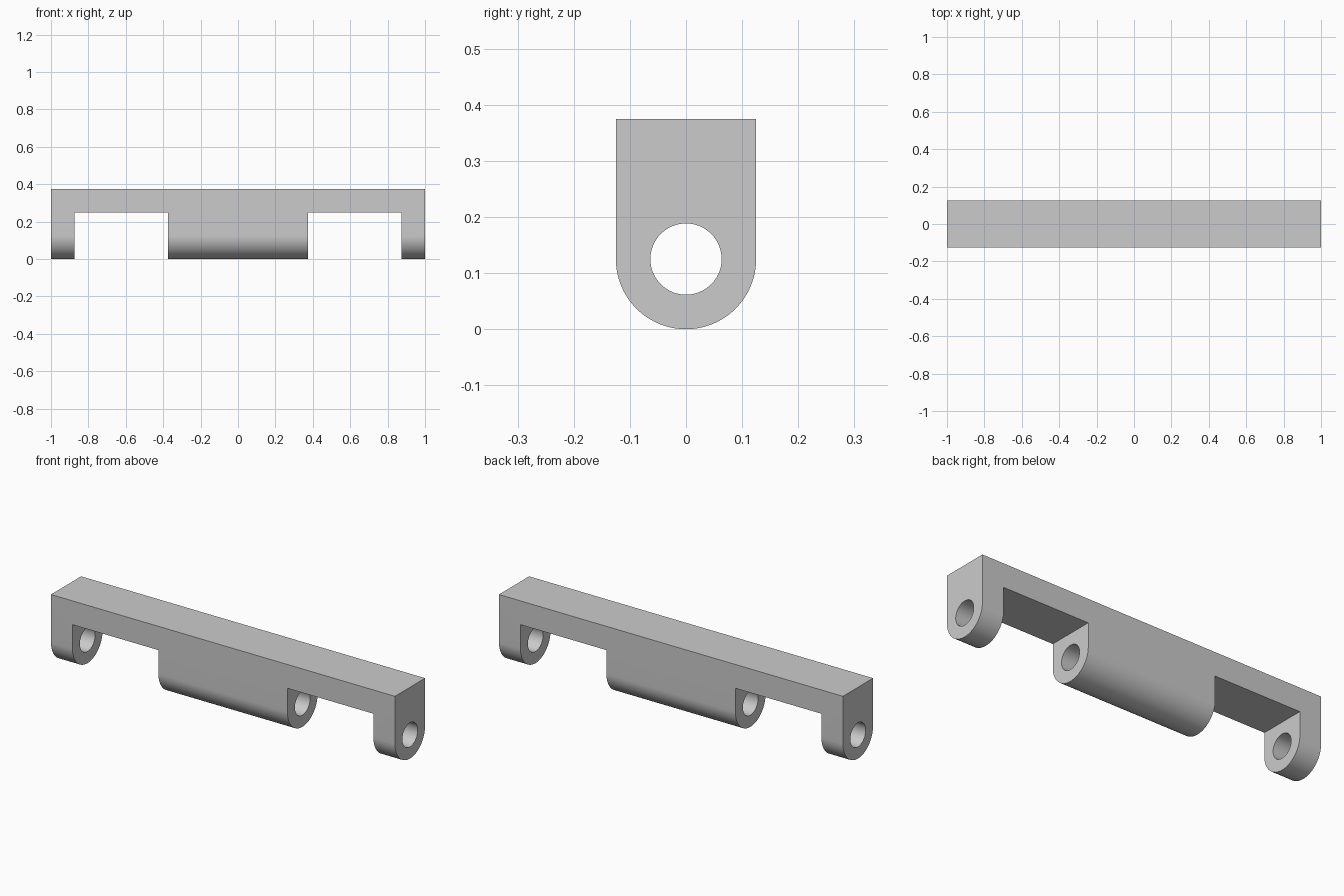
import bpy, bmesh, math

cube = bpy.data.objects.get("Cube")
if cube:
    bpy.data.objects.remove(cube, do_unlink=True)

R, BORE, HEIGHT = 0.125, 0.0635, 0.375

grey = bpy.data.materials.new("plain grey")
grey.use_nodes = True
colour = (0.6, 0.6, 0.6, 1)
grey.diffuse_color = colour
grey.node_tree.nodes["Principled BSDF"].inputs["Base Color"].default_value = colour


def extrude_x(name, profile, x0, x1):
    """Solid made by sweeping a (y, z) outline from x0 to x1."""
    bm = bmesh.new()
    face = bm.faces.new([bm.verts.new((x0, y, z)) for y, z in profile])
    swept = bmesh.ops.extrude_face_region(bm, geom=[face])["geom"]
    verts = [v for v in swept if isinstance(v, bmesh.types.BMVert)]
    bmesh.ops.translate(bm, vec=(x1 - x0, 0, 0), verts=verts)
    bmesh.ops.recalc_face_normals(bm, faces=bm.faces)
    mesh = bpy.data.meshes.new(name)
    bm.to_mesh(mesh)
    bm.free()
    mesh.materials.append(grey)
    obj = bpy.data.objects.new(name, mesh)
    bpy.context.collection.objects.link(obj)
    return obj


def arc(radius, start, end, steps):
    angles = [start + (end - start) * i / steps for i in range(steps + 1)]
    return [(radius * math.cos(a), R + radius * math.sin(a)) for a in angles]


# Bar with a rounded underside
outline = [(R, HEIGHT), (-R, HEIGHT)] + arc(R, math.pi, 2 * math.pi, 48)
bar = extrude_x("hinge_bar", outline, -1, 1)

# Gaps between the knuckles, and the pin bore
cutters = [extrude_x("pin_bore", arc(BORE, 0, 2 * math.pi, 64)[:-1], -1.1, 1.1)]
gap = [(-0.2, -0.1), (0.2, -0.1), (0.2, 0.25), (-0.2, 0.25)]
for side, x0 in (("right", -0.875), ("left", 0.375)):
    cutters.append(extrude_x(side + "_gap", gap, x0, x0 + 0.5))

bpy.ops.object.select_all(action="DESELECT")
bpy.context.view_layer.objects.active = bar
bar.select_set(True)
for cutter in cutters:
    mod = bar.modifiers.new(cutter.name, "BOOLEAN")
    mod.operation = "DIFFERENCE"
    mod.solver = "EXACT"
    mod.object = cutter
    bpy.ops.object.modifier_apply(modifier=mod.name)
    bpy.data.objects.remove(cutter, do_unlink=True)

bpy.ops.object.shade_smooth_by_angle(angle=math.radians(30))
